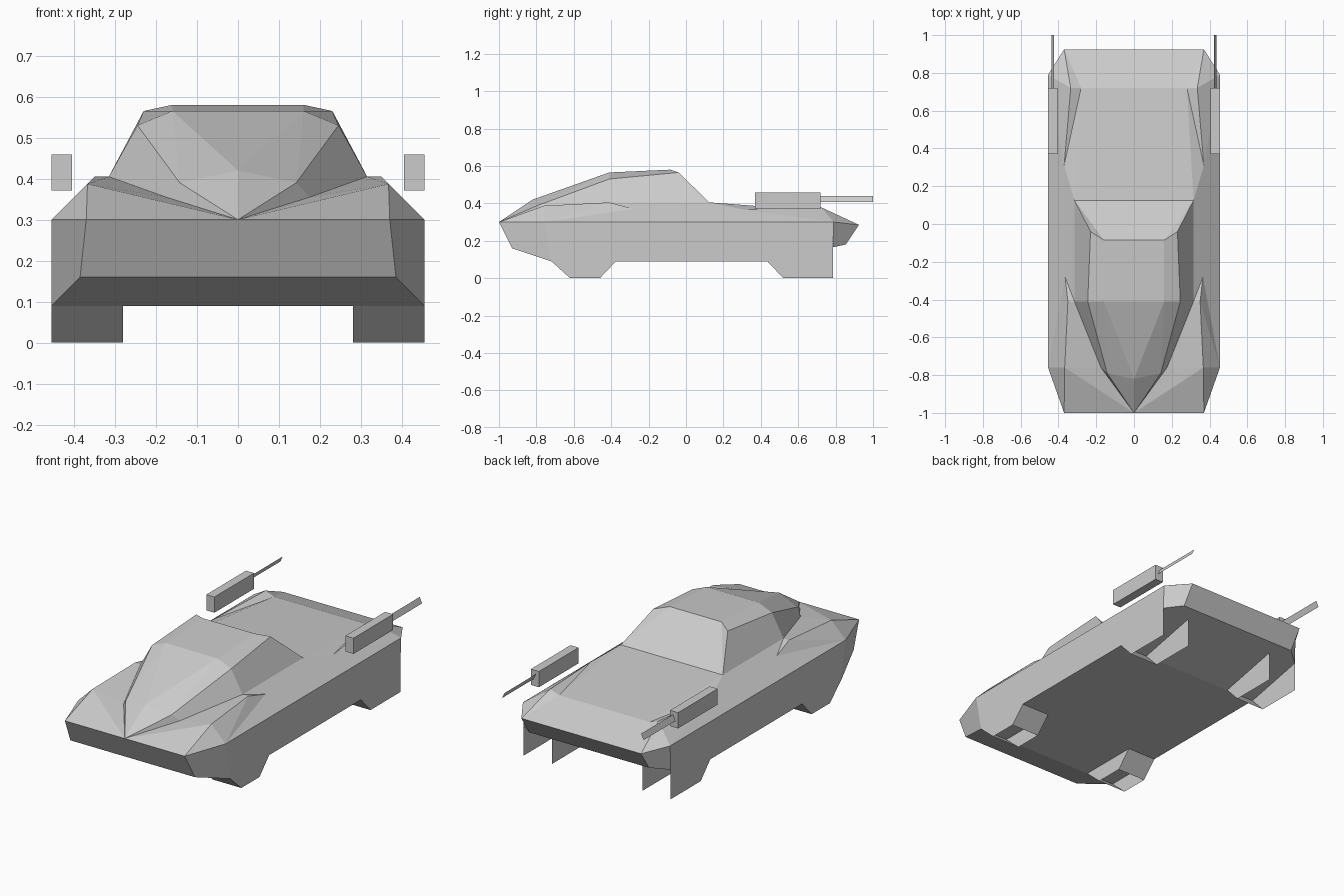
import bpy
import bmesh
from mathutils import Matrix, Vector

default_cube = bpy.data.objects.get("Cube")
if default_cube:
    bpy.data.objects.remove(default_cube, do_unlink=True)

grey = bpy.data.materials.new("plain_grey")
grey.use_nodes = True
tone = (0.6, 0.6, 0.6, 1)
grey.diffuse_color = tone
shader = next(n for n in grey.node_tree.nodes if n.type == "BSDF_PRINCIPLED")
shader.inputs["Base Color"].default_value = tone


def mirrored_object(name, bm, recalc=True):
    """Turn a half mesh on the +x side into a symmetric object."""
    if recalc:
        bmesh.ops.recalc_face_normals(bm, faces=bm.faces)
    mesh = bpy.data.meshes.new(name)
    bm.to_mesh(mesh)
    bm.free()
    mesh.materials.append(grey)
    obj = bpy.data.objects.new(name, mesh)
    bpy.context.collection.objects.link(obj)
    mirror = obj.modifiers.new("mirror", "MIRROR")
    mirror.use_clip = True
    return obj


def panels(name, points, faces):
    """Build named panels; a leading 'mid_' drops a point on the centre line."""
    bm = bmesh.new()
    verts = {}

    def corner(key):
        if key not in verts:
            x, y, z = points[key.removeprefix("mid_")]
            verts[key] = bm.verts.new((0 if key.startswith("mid_") else x, y, z))
        return verts[key]

    for face in faces:
        bm.faces.new([corner(key) for key in face.split()])
    return mirrored_object(name, bm)


# Key corners of the left half
points = {
    "nose": (0.37, -1, 0.3),
    "chin": (0.385, -0.93, 0.16),
    "sill_front": (0.455, -0.72, 0.09),
    "sill_back": (0.455, 0.435, 0.09),
    "skirt": (0.455, 0.785, 0.165),
    "tail_low": (0.37, 0.855, 0.18),
    "tail": (0.37, 0.925, 0.285),
    "side_front": (0.455, -0.76, 0.3),
    "side_back": (0.455, 0.79, 0.3),
    "fender": (0.367, -0.76, 0.387),
    "fender_top": (0.35, -0.41, 0.405),
    "fender_end": (0.365, -0.28, 0.37),
    "base_front": (0.175, -0.76, 0.355),
    "base_side": (0.315, -0.41, 0.405),
    "base_back": (0.315, 0.125, 0.405),
    "fin_start": (0.37, 0.31, 0.366),
    "fin_top": (0.335, 0.72, 0.38),
    "deck": (0.28, 0.72, 0.36),
    "hood": (0, -0.82, 0.42),
    "cheek": (0.142, -0.79, 0.39),
    "roof_front": (0.16, -0.41, 0.565),
    "rail_front": (0.245, -0.41, 0.53),
    "roof_back": (0.16, -0.085, 0.58),
    "rail_back": (0.23, -0.04, 0.565),
}

# Hull with fenders, belly and rear deck
panels("hull", points, [
    "mid_nose nose chin mid_chin",
    "mid_chin chin sill_front mid_sill_front",
    "nose side_front sill_front chin",
    "side_front sill_front sill_back skirt side_back",
    "mid_sill_front sill_front sill_back mid_sill_back",
    "mid_sill_back sill_back skirt tail_low mid_tail_low",
    "mid_tail_low tail_low tail mid_tail",
    "side_back skirt tail_low tail",
    "side_back tail fin_top",
    "side_back fin_top fin_start",
    "side_front nose fender",
    "side_front fender fender_top",
    "side_front fender_top fender_end",
    "side_front fender_end base_side base_back fin_start side_back",
    "fender_end fender_top base_side",
    "mid_nose nose fender",
    "mid_nose fender base_front",
    "fender base_front base_side fender_top",
    "base_back fin_start deck",
    "base_back deck mid_deck mid_base_back",
    "fin_start fin_top deck",
    "deck fin_top tail",
    "mid_deck deck tail mid_tail",
])

# Faceted canopy
panels("canopy", points, [
    "mid_nose mid_hood cheek",
    "mid_nose cheek base_front",
    "cheek rail_front base_side base_front",
    "mid_hood roof_front cheek",
    "roof_front rail_front cheek",
    "mid_hood roof_front mid_roof_front",
    "roof_front roof_back mid_roof_back mid_roof_front",
    "roof_front rail_front rail_back roof_back",
    "rail_front rail_back base_back base_side",
    "roof_back rail_back base_back",
    "roof_back base_back mid_base_back mid_roof_back",
])


def wheel_skirt(name, profile, closed_edges):
    """Hollow skirt: two side plates joined only along the sloped edges."""
    bm = bmesh.new()
    outer, inner = [[bm.verts.new((x, y, z)) for y, z in profile]
                    for x in (0.455, 0.28)]
    bm.faces.new(outer)
    bm.faces.new(inner)
    for i in closed_edges:
        bm.faces.new((outer[i], outer[i + 1], inner[i + 1], inner[i]))
    return mirrored_object(name, bm)


wheel_skirt("front_wheel_skirts",
            [(-0.72, 0.09), (-0.62, 0), (-0.46, 0), (-0.375, 0.09)], (0, 2))
wheel_skirt("rear_wheel_skirts",
            [(0.435, 0.09), (0.52, 0), (0.785, 0), (0.785, 0.165)], (0,))

# Side pods
bm = bmesh.new()
bmesh.ops.create_cube(bm, size=1, matrix=Matrix.LocRotScale(
    Vector((0.43, 0.545, 0.415)), None, Vector((0.05, 0.35, 0.088))))
mirrored_object("side_pods", bm)

# Thin tilted blades behind the pods
bm = bmesh.new()
top, low = (0.423, 0.44), (0.438, 0.408)
bm.faces.new([bm.verts.new((x, y, z)) for (x, z), y in
              ((low, 0.72), (low, 1), (top, 1), (top, 0.72))])
mirrored_object("pod_blades", bm, recalc=False)
